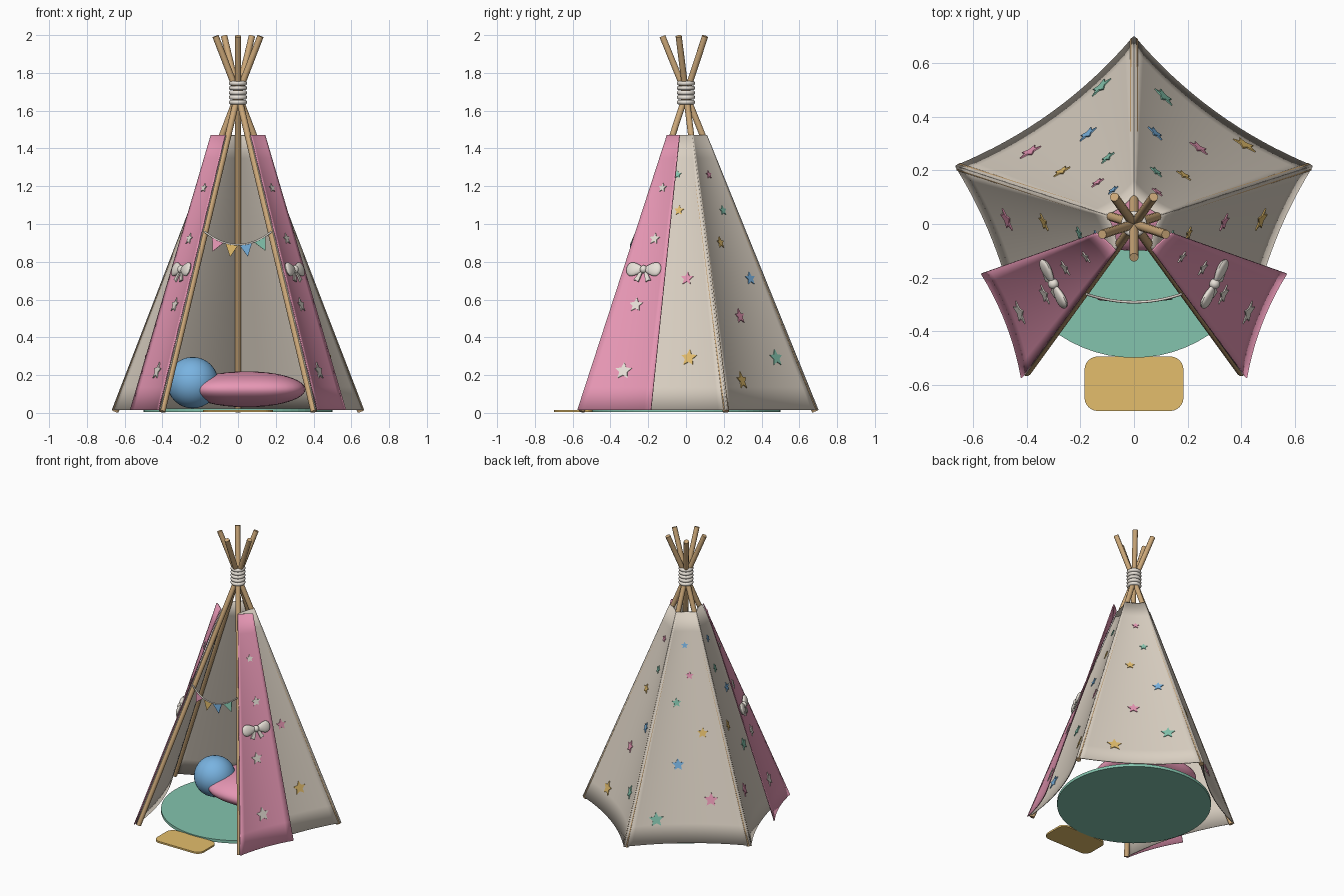
import bpy, bmesh, math
from mathutils import Vector, Matrix

if "Cube" in bpy.data.objects:
    bpy.data.objects.remove(bpy.data.objects["Cube"])


def mat(name, *c):
    m = bpy.data.materials.new(name)
    m.diffuse_color = (*c, 1)
    m.use_nodes = True
    m.node_tree.nodes["Principled BSDF"].inputs["Base Color"].default_value = m.diffuse_color
    return m


CLOTH = mat("cream cloth", .70, .63, .54)
WHITE = mat("off white", .80, .75, .68)
WOOD = mat("light wood", .60, .39, .19)
PINK = mat("pink", .80, .31, .46)
YELLOW = mat("yellow", .77, .51, .15)
GREEN = mat("green", .23, .55, .42)
BLUE = mat("blue", .19, .45, .75)


def finish(bm, name, material, smooth=True):
    bmesh.ops.recalc_face_normals(bm, faces=bm.faces[:])
    me = bpy.data.meshes.new(name)
    bm.to_mesh(me)
    bm.free()
    ob = bpy.data.objects.new(name, me)
    bpy.context.collection.objects.link(ob)
    me.materials.append(material)
    if smooth:
        bpy.ops.object.select_all(action='DESELECT')
        ob.select_set(True)
        bpy.context.view_layer.objects.active = ob
        bpy.ops.object.shade_smooth_by_angle(angle=math.radians(40))
    return ob


def sheet(func, name, material, nu=16, nv=12):
    """Thin cloth from a surface function of u in -1..1 and v in 0..1."""
    bm = bmesh.new()
    g = [[bm.verts.new(func(-1 + 2 * i / nu, j / nv)) for i in range(nu + 1)] for j in range(nv + 1)]
    for j in range(nv):
        for i in range(nu):
            bm.faces.new((g[j][i], g[j][i + 1], g[j + 1][i + 1], g[j + 1][i]))
    ob = finish(bm, name, material)
    s = ob.modifiers.new("thickness", 'SOLIDIFY')
    s.thickness, s.offset = .006, 0


def plate(pts, thick, mtx, name, material):
    """Flat outline extruded along its local z."""
    bm = bmesh.new()
    f = bm.faces.new([bm.verts.new((x, y, 0)) for x, y in pts])
    r = bmesh.ops.extrude_face_region(bm, geom=[f])
    top = [v for v in r['geom'] if isinstance(v, bmesh.types.BMVert)]
    bmesh.ops.translate(bm, verts=top, vec=(0, 0, thick))
    bm.transform(mtx)
    return finish(bm, name, material, False)


def tube(points, radius, name, material, cyclic=False):
    cu = bpy.data.curves.new(name, 'CURVE')
    cu.dimensions, cu.bevel_depth, cu.bevel_resolution = '3D', radius, 3
    cu.use_fill_caps = True
    sp = cu.splines.new('POLY')
    sp.points.add(len(points) - 1)
    for p, q in zip(sp.points, points):
        p.co = (*q, 1)
    sp.use_cyclic_u = cyclic
    ob = bpy.data.objects.new(name, cu)
    bpy.context.collection.objects.link(ob)
    cu.materials.append(material)


def ball(mtx, name, material, shape=lambda c: c, seg=32):
    bm = bmesh.new()
    bmesh.ops.create_uvsphere(bm, u_segments=seg, v_segments=seg // 2, radius=1)
    for v in bm.verts:
        v.co = shape(v.co.copy())
    bm.transform(mtx)
    return finish(bm, name, material)


def frame(func, u, v, lift):
    """Matrix on a surface: x across, y up, z outward."""
    p = func(u, v)
    tx = (func(u + .01, v) - func(u - .01, v)).normalized()
    ty = func(u, v + .01) - func(u, v - .01)
    n = tx.cross(ty).normalized()
    if n.dot(Vector((p.x, p.y, 0))) < 0:
        n, tx = -n, -tx
    ty = n.cross(tx)
    return Matrix.Translation(p + n * lift) @ Matrix((tx, ty, n)).transposed().to_4x4()


Z0, Z1 = .015, 1.47


def zv(z):
    return (z - Z0) / (Z1 - Z0)


def star(func, u, z, material, name):
    r = .054 - .024 * z
    pts = [((r if k % 2 == 0 else r * .48) * math.cos(math.pi * (.5 + k / 5)),
            (r if k % 2 == 0 else r * .48) * math.sin(math.pi * (.5 + k / 5))) for k in range(10)]
    plate(pts, .006, frame(func, u, zv(z), .002), name, material)


def ray(deg, r, z):
    a = math.radians(deg)
    return Vector((r * math.cos(a), r * math.sin(a), z))


# poles and lashing
for i, a in enumerate((90, 162, 234, 306, 18)):
    tube([ray(a, .683, .007), ray(a, -.125, 1.994)], .017, f"pole_{i}", WOOD)
for k in range(5):
    tube([ray(d * 15, .036, 1.645 + .025 * k) for d in range(24)], .0125, f"lashing_{k}", WHITE, True)


# cloth panels, sagging inward between the poles
def panel(a, b):
    def f(u, v):
        r, z = .70 + (.11 - .70) * v, Z0 + (Z1 - Z0) * v
        p = ray(a, r, z).lerp(ray(b, r, z), (u + 1) / 2)
        return p - ray((a + b) / 2, .05 * (1 - u * u) * r / .7, 0)
    return f


back = (.17, .29, .51, .71, .90, 1.07, 1.26)
side_u = (-.5, .47, -.2, .45, -.3, .18, 0)
PANELS = (
    ("back_right_panel", 18, 90, (-.43, .55, -.1, .55, -.22, .3, 0),
     (YELLOW, GREEN, PINK, BLUE, YELLOW, GREEN, PINK)),
    ("back_left_panel", 90, 162, (-.54, .45, -.2, .42, -.33, .12, -.1),
     (GREEN, PINK, BLUE, YELLOW, GREEN, PINK, BLUE)),
    ("right_panel", -54, 18, side_u, (BLUE, YELLOW, GREEN, PINK, BLUE, YELLOW, GREEN)),
    ("left_panel", 234, 162, side_u, (BLUE, PINK, GREEN, YELLOW, BLUE, GREEN, BLUE)))
for name, a, b, us, cols in PANELS:
    f = panel(a, b)
    sheet(f, name, CLOTH)
    for k, (u, z, c) in enumerate(zip(us, back, cols)):
        star(f, u, z, c, f"{name}_star_{k}")


# door flaps folded back, with stars and bows
def flap(s):
    def f(u, v):
        p = Vector((.42, -.575, Z0)).lerp(Vector((.068, -.10, Z1)), v)
        q = Vector((.57, -.185, Z0)).lerp(Vector((.143, -.034, Z1)), v)
        p = p.lerp(q, (u + 1) / 2) - Vector((.93, -.36, 0)) * .02 * (1 - u * u) * (1 - .8 * v)
        return Vector((p.x * s, p.y, p.z))
    return f


def loop_shape(c):
    t = (c.x + 1) / 2
    return Vector((t * .102, c.y * (.018 + .034 * t), c.z * (.012 + .006 * t)))


for s, side in ((1, "right"), (-1, "left")):
    f = flap(s)
    sheet(f, side + "_flap", PINK, 10)
    for k, (u, z) in enumerate(((.0, .22), (-.05, .57), (.2, .92), (.05, 1.19))):
        star(f, u, z, WHITE, f"{side}_flap_star_{k}")
    m = frame(f, 0, zv(.755), .018)
    ball(m @ Matrix.Diagonal((.02, .022, .02, 1)), side + "_bow_knot", WHITE, seg=16)
    for d in (0, math.pi):
        ball(m @ Matrix.Rotation(d, 4, 'Z'), side + "_bow_loop", WHITE, loop_shape, 20)
    for d in (-1, 1):
        plate([(0, 0), (d * .022, -.07), (d * .036, -.062), (d * .05, -.06), (d * .012, 0)],
              .008, m @ Matrix.Translation((0, 0, -.006)), side + "_bow_tail", WHITE)


# bunting across the doorway
def string(x):
    k = 1 - (x / .178) ** 2
    return Vector((x, -.262 - .03 * k, .96 - .07 * k))


tube([string(-.178 + .356 * i / 20) for i in range(21)], .005, "bunting_string", WHITE)
for x, c in ((-.105, PINK), (-.032, YELLOW), (.04, BLUE), (.113, GREEN)):
    a, b = string(x - .034), string(x + .034)
    tx = (b - a).normalized()
    ty = Vector((0, 1, 0)).cross(tx) * -1
    m = Matrix.Translation((a + b) / 2) @ Matrix((tx, ty, tx.cross(ty))).transposed().to_4x4()
    plate([(-.035, 0), (.035, 0), (0, -.07)], .004, m, "bunting_flag", c)

# round floor mat and door mat
plate([(.5 * math.cos(i * math.pi / 32), .5 * math.sin(i * math.pi / 32)) for i in range(64)],
      .02, Matrix.Translation((0, 0, .004)), "floor_mat", GREEN)
rug = []
for i, (cx, cy) in enumerate(((1, 1), (-1, 1), (-1, -1), (1, -1))):
    for k in range(7):
        t = math.pi / 2 * (i + k / 6)
        rug.append((cx * .135 + .05 * math.cos(t), cy * .052 + .05 * math.sin(t)))
plate(rug, .012, Matrix.Translation((0, -.597, .004)), "door_mat", YELLOW)


# cushion and play ball
def pillow(c):
    r = math.hypot(c.x, c.y)
    if r < 1e-6:
        return c
    k = r / (abs(c.x / r) ** 3 + abs(c.y / r) ** 3) ** (1 / 3) / r
    return Vector((c.x * k, c.y * k, c.z))


ball(Matrix.Translation((.045, .17, .125)) @ Matrix.Diagonal((.312, .27, .095, 1)), "cushion", PINK, pillow, 48)
ball(Matrix.Translation((-.24, .08, .16)) @ Matrix.Scale(.136, 4), "play_ball", BLUE)
